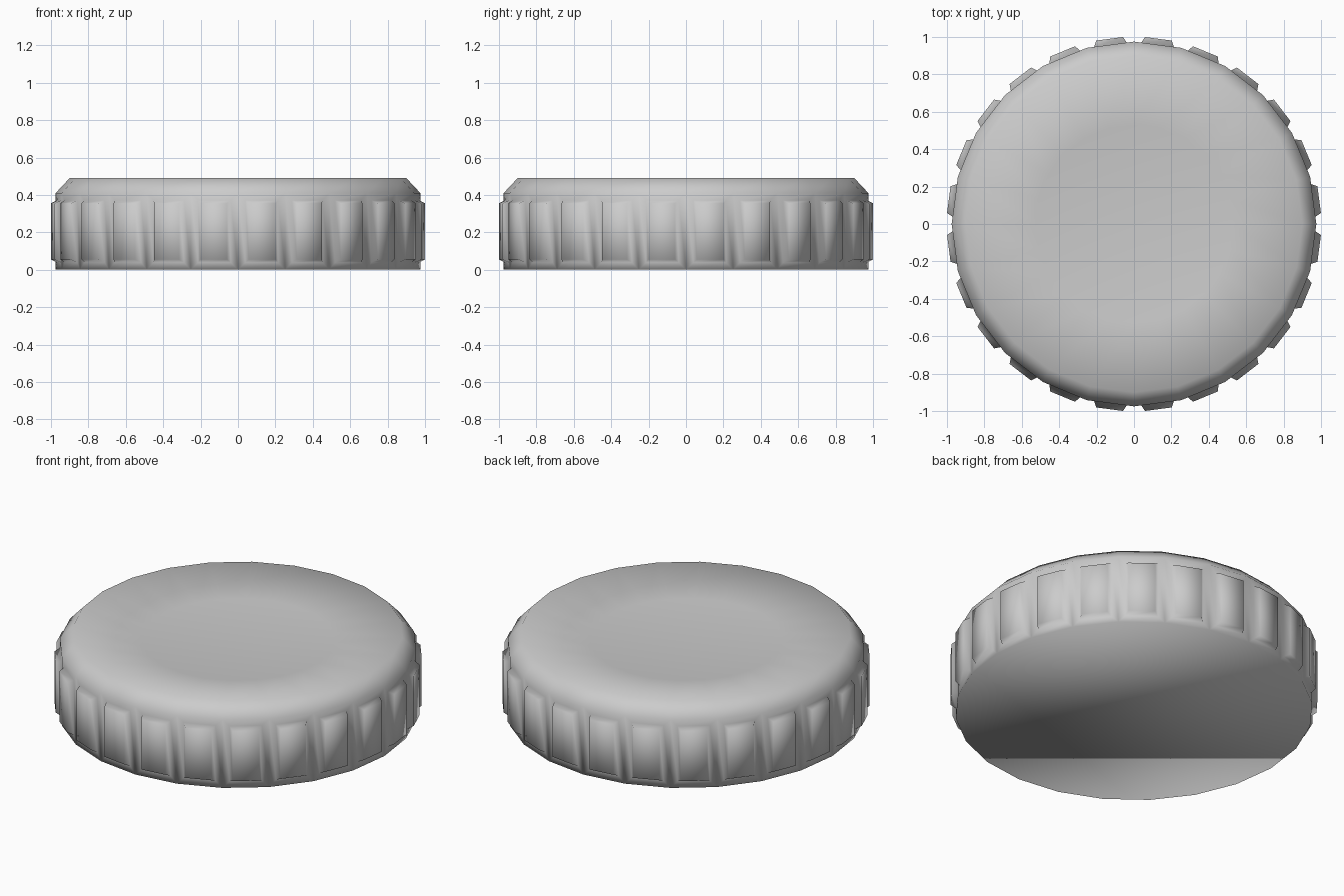
import bpy
import bmesh
import math

# Remove the default cube
cube = bpy.data.objects.get("Cube")
if cube:
    bpy.data.objects.remove(cube, do_unlink=True)

SIDES = 24


def make_material(name, color):
    mat = bpy.data.materials.new(name)
    mat.use_nodes = True
    mat.diffuse_color = color
    mat.node_tree.nodes["Principled BSDF"].inputs["Base Color"].default_value = color
    return mat


def add_ring(bm, radius, z):
    ring = []
    for i in range(SIDES):
        a = math.tau * i / SIDES
        ring.append(bm.verts.new((radius * math.cos(a), radius * math.sin(a), z)))
    return ring


def bridge(bm, low, high):
    return [bm.faces.new((low[i], low[(i + 1) % SIDES], high[(i + 1) % SIDES], high[i]))
            for i in range(SIDES)]


bm = bmesh.new()

# Side wall, chamfered rim and shallow dished top
profile = [(0.975, 0.0), (0.975, 0.41), (0.90, 0.49), (0.53, 0.44)]
rings = [add_ring(bm, r, z) for r, z in profile]
bands = [bridge(bm, a, b) for a, b in zip(rings, rings[1:])]
bm.faces.new(list(reversed(rings[0])))
bm.faces.new(rings[-1])
bm.normal_update()

# Raised grip pads, one on each side panel
side = bands[0]
bmesh.ops.inset_individual(bm, faces=side, thickness=0.039, use_even_offset=True)
bmesh.ops.inset_individual(bm, faces=side, thickness=0.016, depth=0.032,
                           use_even_offset=True)

# Smooth shading all over
for face in bm.faces:
    face.smooth = True
bm.normal_update()

mesh = bpy.data.meshes.new("ridged_cap")
bm.to_mesh(mesh)
bm.free()
mesh.materials.append(make_material("light grey", (0.6, 0.6, 0.6, 1.0)))
cap = bpy.data.objects.new("ridged_cap", mesh)
bpy.context.collection.objects.link(cap)
